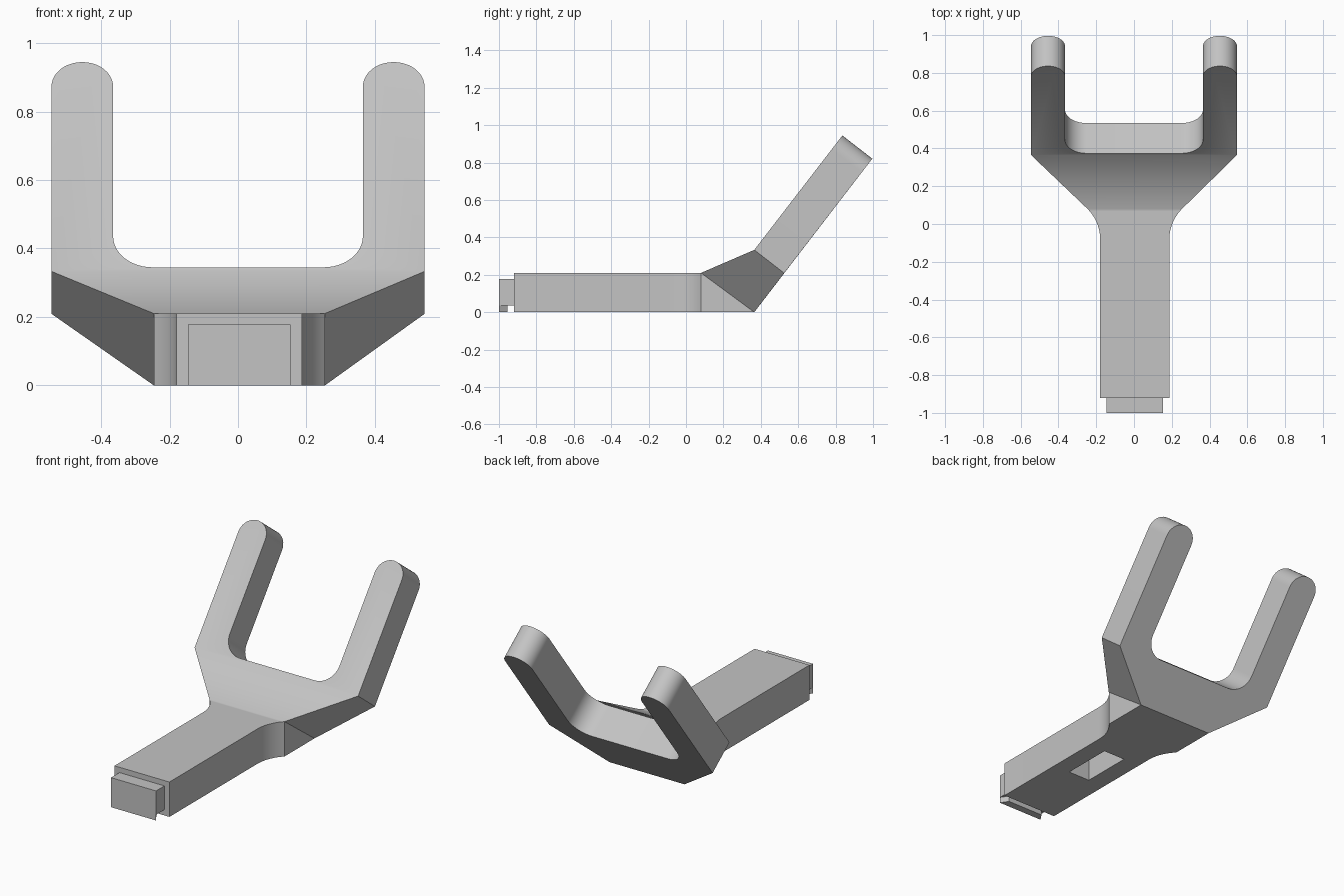
import bpy, bmesh
from math import sin, cos, pi, radians
from mathutils import Vector

cube = bpy.data.objects.get("Cube")
if cube:
    bpy.data.objects.remove(cube, do_unlink=True)

grey = bpy.data.materials.new("plain grey")
grey.use_nodes = True
colour = (0.55, 0.55, 0.55, 1)
grey.diffuse_color = colour
grey.node_tree.nodes["Principled BSDF"].inputs["Base Color"].default_value = colour


def make_object(name, bm):
    bmesh.ops.recalc_face_normals(bm, faces=bm.faces[:])
    mesh = bpy.data.meshes.new(name)
    bm.to_mesh(mesh)
    bm.free()
    mesh.materials.append(grey)
    obj = bpy.data.objects.new(name, mesh)
    bpy.context.collection.objects.link(obj)
    return obj


def arc(cx, cy, r, start, end, steps):
    angles = [radians(start + (end - start) * i / steps) for i in range(steps + 1)]
    return [(cx + r * cos(a), cy + r * sin(a)) for a in angles]


def mirrored(half):
    return half + [(-x, y) for x, y in reversed(half)]


def box(name, x, y0, y1, z0, z1, back_x=None):
    # Block centred in x, optionally narrower at its back
    bm = bmesh.new()
    bx = x if back_x is None else back_x
    plan = [(-x, y0), (x, y0), (bx, y1), (-bx, y1)]
    low = [bm.verts.new((px + SHIFT, py, z0)) for px, py in plan]
    high = [bm.verts.new((px + SHIFT, py, z1)) for px, py in plan]
    bm.faces.new(low)
    bm.faces.new(high)
    for i in range(4):
        j = (i + 1) % 4
        bm.faces.new((low[i], low[j], high[j], high[i]))
    return make_object(name, bm)


SHIFT = 0.004           # handle sits slightly off centre
HEIGHT = 0.21
NECK_X, NECK_Y = 0.25, 0.08
BEND_Y, BEND_Z = 0.365, 0.333
along = Vector((0, 0.61, 0.792)).normalized()
through = Vector((0, 0.16, -0.124))

# Fork outline in its tilted plane: outer side, round tip, inner side, crotch
half_fork = [(0.545, 0)]
half_fork += arc(0.455, 0.682, 0.09, 0, 180, 20)
half_fork += arc(0.25, 0.13, 0.115, 0, -90, 12)
fork = mirrored(half_fork)

# Handle outline from the flared neck to the square end
half_handle = arc(0.183 + 0.229, NECK_Y - 0.162, 0.229, 135, 180, 10)
half_handle += [(0.183, -0.92)]
handle = mirrored(half_handle)

bm = bmesh.new()
origin = Vector((0, BEND_Y, BEND_Z))
front = [bm.verts.new(origin + along * s + Vector((x, 0, 0))) for x, s in fork]
back = [bm.verts.new(origin + along * s + Vector((x, 0, 0)) + through) for x, s in fork]
top = [bm.verts.new((x + SHIFT, y, HEIGHT)) for x, y in handle]
bottom = [bm.verts.new((x + SHIFT, y, 0)) for x, y in handle]
heel = [bm.verts.new((s * NECK_X + SHIFT, BEND_Y, 0)) for s in (1, -1)]

# Fork and handle shells
bm.faces.new(front)
bm.faces.new(back + [heel[1], heel[0]])
bm.faces.new(top)
bm.faces.new(bottom + [heel[1], heel[0]])
for a, b in ((front, back), (top, bottom)):
    for i in range(len(a) - 1):
        bm.faces.new((a[i], a[i + 1], b[i + 1], b[i]))

# Shoulder joining handle to fork
bm.faces.new((front[0], front[-1], top[-1], top[0]))
for end, foot in ((0, heel[0]), (-1, heel[1])):
    bm.faces.new((top[end], front[end], back[end], foot))
    bm.faces.new((top[end], foot, bottom[end]))
body = make_object("forked_body", bm)

# Blind slot under the handle
cutter = box("slot_cutter", 0.072, -0.48, -0.17, -0.05, 0.16)
cutter.hide_render = True
cut = body.modifiers.new("slot", "BOOLEAN")
cut.operation = "DIFFERENCE"
cut.solver = "EXACT"
cut.object = cutter
bpy.context.view_layer.objects.active = body
bpy.ops.object.select_all(action="DESELECT")
body.select_set(True)
bpy.ops.object.modifier_apply(modifier=cut.name)
bpy.data.objects.remove(cutter, do_unlink=True)
bpy.ops.object.shade_smooth_by_angle(angle=radians(30))

# End tab with a hooked lip below
box("end_tab", 0.15, -1.0, -0.92, 0.035, 0.178)
box("end_tab_lip", 0.15, -1.0, -0.955, 0, 0.035, back_x=0.12)
